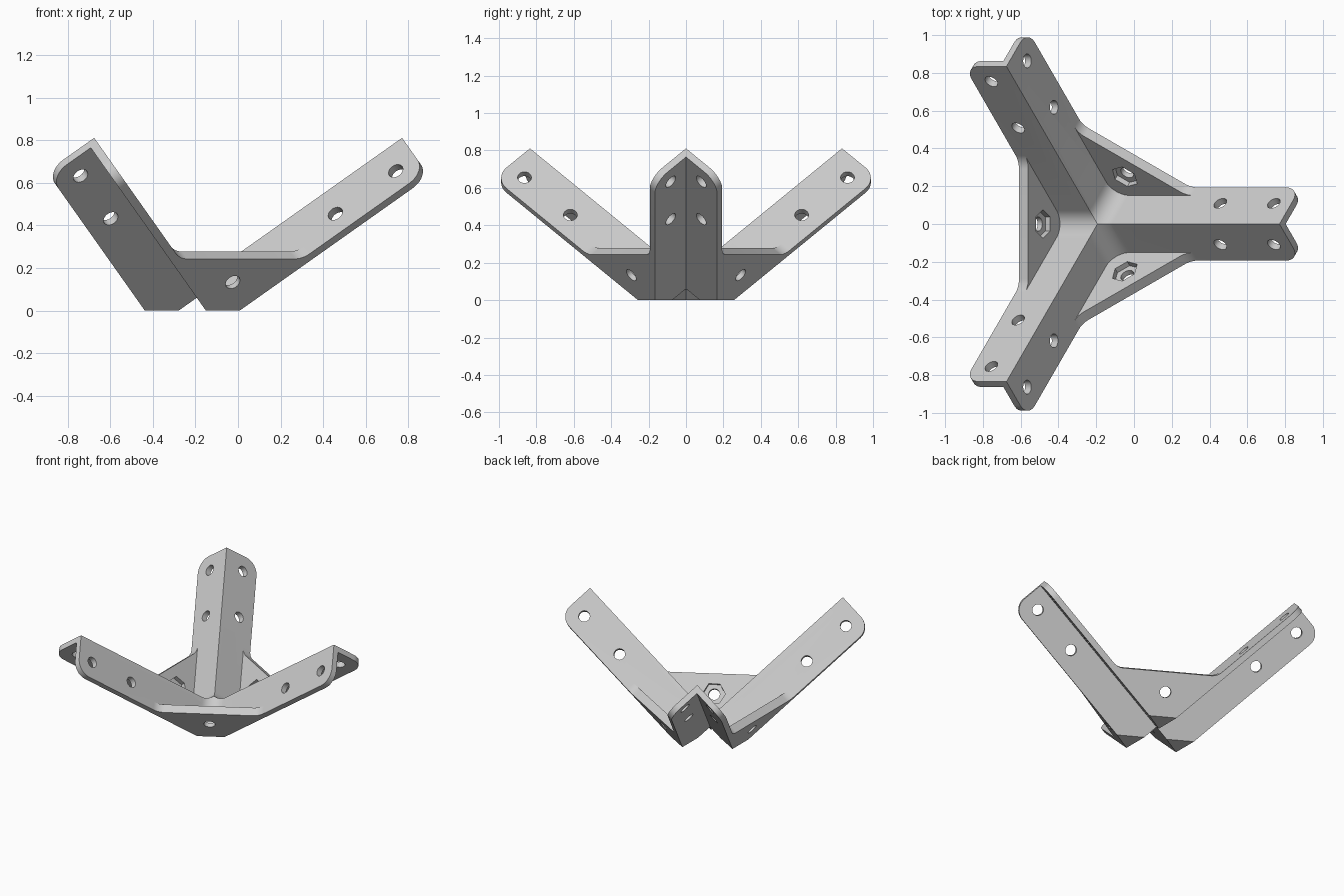
import bpy, bmesh
from math import sin, cos, pi, radians, sqrt
from mathutils import Matrix, Vector

cube = bpy.data.objects.get("Cube")
if cube:
    bpy.data.objects.remove(cube, do_unlink=True)

LENGTH, WIDTH, THICK = 1.18, 0.274, 0.04  # arm flanges
WEB, REACH = 0.06, 0.47                   # corner webs
TIP_R, CREASE_R, WEB_R = 0.096, 0.1, 0.1  # roundings
HOLE_R, HEX_R = 0.037, 0.075


def arc(cx, cy, r, start, end, steps=10):
    return [(cx + r * cos(radians(start + (end - start) * i / steps)),
             cy + r * sin(radians(start + (end - start) * i / steps)))
            for i in range(steps + 1)]


def mirrored(half):
    return [(q, p) for p, q in reversed(half)]


def prism(name, axis, low, high, profile):
    """Extrude a profile along one arm axis."""
    bm = bmesh.new()
    rings = []
    for s in (low, high):
        ring = []
        for p, q in profile:
            v = Vector((0, 0, 0))
            v[axis], v[(axis + 1) % 3], v[(axis + 2) % 3] = s, p, q
            ring.append(bm.verts.new(v))
        rings.append(ring)
        bm.faces.new(ring)
    n = len(profile)
    for i in range(n):
        j = (i + 1) % n
        bm.faces.new((rings[0][i], rings[0][j], rings[1][j], rings[1][i]))
    bmesh.ops.recalc_face_normals(bm, faces=bm.faces)
    mesh = bpy.data.meshes.new(name)
    bm.to_mesh(mesh)
    bm.free()
    obj = bpy.data.objects.new(name, mesh)
    bpy.context.collection.objects.link(obj)
    return obj


def combine(target, other, operation):
    mod = target.modifiers.new("combine", "BOOLEAN")
    mod.operation, mod.solver, mod.object = operation, "EXACT", other
    bpy.context.view_layer.objects.active = target
    bpy.ops.object.modifier_apply(modifier=mod.name)
    bpy.data.objects.remove(other, do_unlink=True)


# Flat plate carrying one flange of each of two arms
half = ([(LENGTH, 0)]
        + arc(LENGTH - TIP_R, TIP_R - WIDTH, TIP_R, 0, -90)
        + [(-THICK, -WIDTH)])
plate = [(0, 0)] + half + [(-THICK, -THICK)] + mirrored(half)

# Triangular web closing the gap between two arms
tangent = WEB_R * (sqrt(2) - 1)
half = [(REACH + tangent, -THICK)] + arc(REACH + tangent, WEB_R, WEB_R, -90, -135)
web = [(-THICK, -THICK)] + half + mirrored(half)

# Fillet in the crease where two plates meet
inset = -THICK / 2
crease = ([(inset, inset), (CREASE_R, inset)]
          + arc(CREASE_R, CREASE_R, CREASE_R, -90, -180)
          + [(inset, CREASE_R)])

# Raised peak where the three fillets run into each other
peak = prism("peak", 0, inset, CREASE_R, crease)
for axis in (1, 2):
    combine(peak, prism("peak_side", axis, inset, CREASE_R, crease), "INTERSECT")

solids = []
for axis in range(3):
    solids.append(prism("flange_plate", axis, -THICK, 0, plate))
    solids.append(prism("corner_web", axis, -WIDTH, WEB - WIDTH, web))
    solids.append(prism("crease_fillet", axis, -WIDTH, 0, crease))
bracket = solids[0]
for part in solids[1:] + [peak]:
    combine(bracket, part, "UNION")

# Screw holes, web bolt holes and hexagonal nut pockets
cutters = []
for axis in range(3):
    for along in (0.719, 1.066):
        for p, q in ((along, -0.155), (-0.155, along)):
            cutters.append(prism("screw_hole", axis, -THICK - 0.02, 0.02,
                                 arc(p, q, HOLE_R, 0, 345, 23)))
    cutters.append(prism("bolt_hole", axis, -WIDTH - 0.02, WEB - WIDTH + 0.02,
                         arc(0.14, 0.14, HOLE_R, 0, 345, 23)))
    cutters.append(prism("nut_pocket", axis, WEB - WIDTH - 0.03, WEB - WIDTH + 0.02,
                         arc(0.14, 0.14, HEX_R, -45, 255, 5)))
for cutter in cutters:
    cutter.hide_render = True
    combine(bracket, cutter, "DIFFERENCE")

# Stand the bracket on its corner so that all three arms rise equally
arms = [Vector((sqrt(2 / 3) * cos(k * 2 * pi / 3),
                sqrt(2 / 3) * sin(k * 2 * pi / 3),
                sqrt(1 / 3))) for k in range(3)]
frame = Matrix.Translation((-0.1934, 0, 0.13)) @ Matrix(arms).transposed().to_4x4()
bm = bmesh.new()
bm.from_mesh(bracket.data)
bm.transform(frame)

# Flat feet at ground level
bmesh.ops.remove_doubles(bm, verts=bm.verts, dist=0.00005)
cut = bmesh.ops.bisect_plane(bm, geom=bm.verts[:] + bm.edges[:] + bm.faces[:],
                             plane_co=(0, 0, 0), plane_no=(0, 0, 1), clear_inner=True)
rim = [e for e in cut["geom_cut"] if isinstance(e, bmesh.types.BMEdge)]
bmesh.ops.holes_fill(bm, edges=rim, sides=0)
bmesh.ops.recalc_face_normals(bm, faces=bm.faces)
bm.to_mesh(bracket.data)
bm.free()

# Single grey finish
grey = bpy.data.materials.new("plain_grey")
grey.use_nodes = True
colour = (0.6, 0.6, 0.6, 1)
grey.diffuse_color = colour
grey.node_tree.nodes["Principled BSDF"].inputs["Base Color"].default_value = colour
bracket.data.materials.clear()
bracket.data.materials.append(grey)
bracket.name = "three_way_corner_bracket"

bpy.ops.object.select_all(action="DESELECT")
bracket.select_set(True)
bpy.context.view_layer.objects.active = bracket
bpy.ops.object.shade_smooth_by_angle(angle=radians(30))
